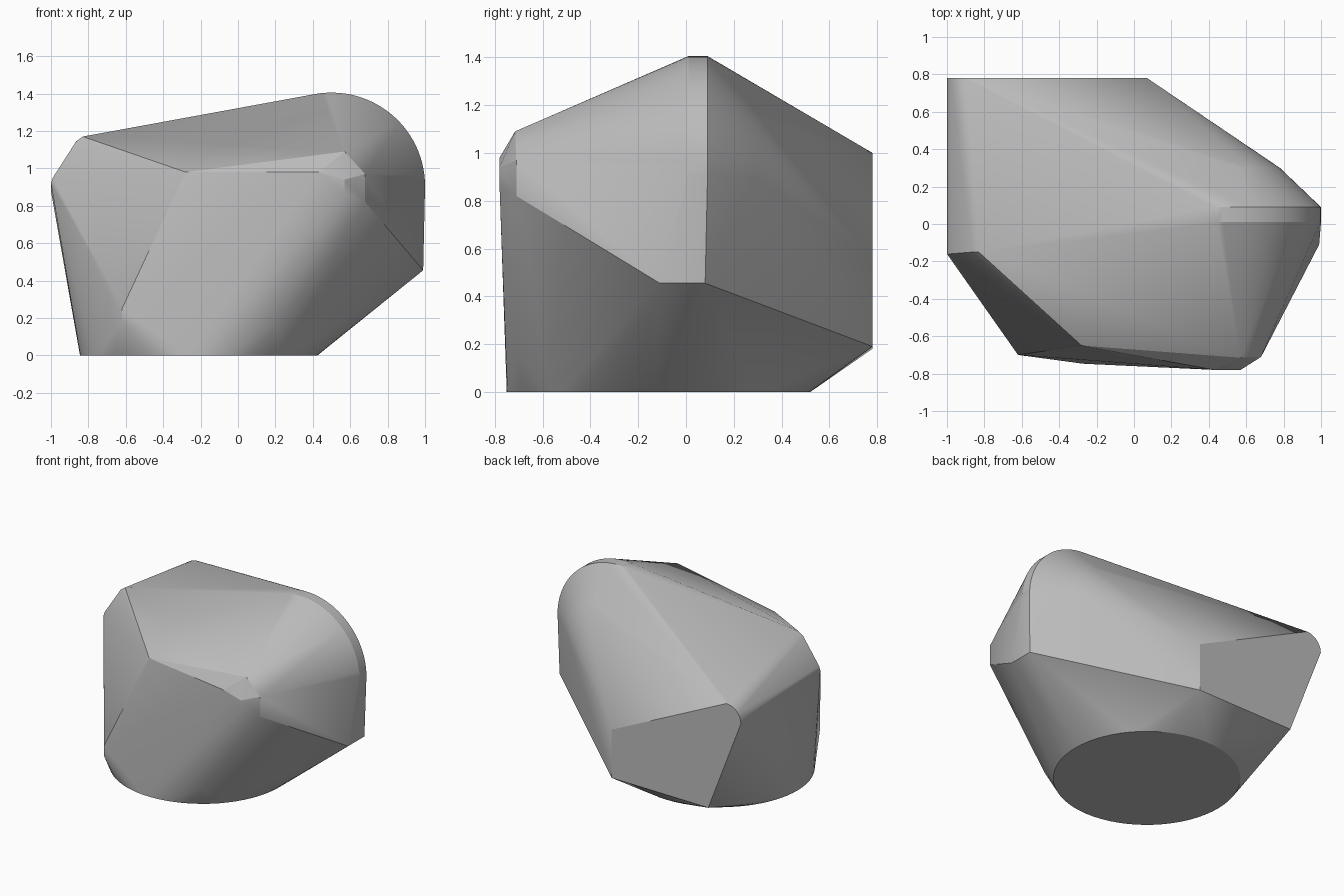
import bpy, bmesh, math

cube = bpy.data.objects.get("Cube")
if cube:
    bpy.data.objects.remove(cube, do_unlink=True)


def material(name, colour):
    mat = bpy.data.materials.new(name)
    mat.use_nodes = True
    mat.diffuse_color = colour
    mat.node_tree.nodes["Principled BSDF"].inputs["Base Color"].default_value = colour
    return mat


def arc(cx, cz, y, radius, start, end, steps):
    """Points along an upright arc facing the front."""
    angles = [math.radians(start + (end - start) * i / steps) for i in range(steps + 1)]
    return [(cx + radius * math.cos(a), y, cz + radius * math.sin(a)) for a in angles]


points = []

# Round flat base
base_radius = 0.635
for i in range(64):
    a = math.tau * i / 64
    points.append((-0.21 + base_radius * math.cos(a), -0.115 + base_radius * math.sin(a), 0))

# Large rounded shoulder on the left, tapering towards the back
points += arc(0.5, 0.905, 0.09, 0.5, 0, 100, 28)
points += arc(0.5, 0.905, 0.01, 0.5, 0, 100, 28)
points += arc(0.5, 0.9, 0.3, 0.28, 0, 90, 14)
points += [(0.99, 0.08, 0.455), (0.99, -0.11, 0.455)]

# Back wall with one rounded corner
points += arc(-0.88, 0.88, 0.78, 0.12, 90, 180, 10)
points += [(0.07, 0.78, 0.19), (0.07, 0.78, 0.55), (-0.73, 0.78, 0.18)]

# Right flank and front corners, slightly softened
points += [(-1, -0.16, 0.92), (-0.99, -0.16, 0.95), (-0.865, -0.15, 1.145),
           (-0.83, -0.15, 1.17), (-0.28, -0.65, 0.98),
           (-0.62, -0.70, 0.18), (-0.62, -0.70, 0.25), (0.2, -0.71, 0.16)]

# Chamfered nose
points += [(0.57, -0.715, 1.09), (0.45, -0.715, 1.06), (0.43, -0.78, 0.98),
           (0.57, -0.78, 0.94), (0.57, -0.78, 0.86),
           (0.68, -0.71, 0.97), (0.68, -0.71, 0.82)]

# Wrap the guide points in one faceted skin
bm = bmesh.new()
for p in points:
    bm.verts.new(p)
hull = bmesh.ops.convex_hull(bm, input=bm.verts[:])
loose = {g for g in hull["geom_interior"] + hull["geom_unused"] if isinstance(g, bmesh.types.BMVert)}
bmesh.ops.delete(bm, geom=list(loose), context="VERTS")
bmesh.ops.dissolve_limit(bm, angle_limit=math.radians(0.5), verts=bm.verts[:], edges=bm.edges[:])
bmesh.ops.recalc_face_normals(bm, faces=bm.faces[:])

mesh = bpy.data.meshes.new("boulder_body")
bm.to_mesh(mesh)
bm.free()
body = bpy.data.objects.new("boulder_body", mesh)
bpy.context.collection.objects.link(body)
mesh.materials.append(material("stone_grey", (0.5, 0.5, 0.5, 1)))

bpy.ops.object.select_all(action="DESELECT")
body.select_set(True)
bpy.context.view_layer.objects.active = body
bpy.ops.object.shade_smooth_by_angle(angle=math.radians(20))
